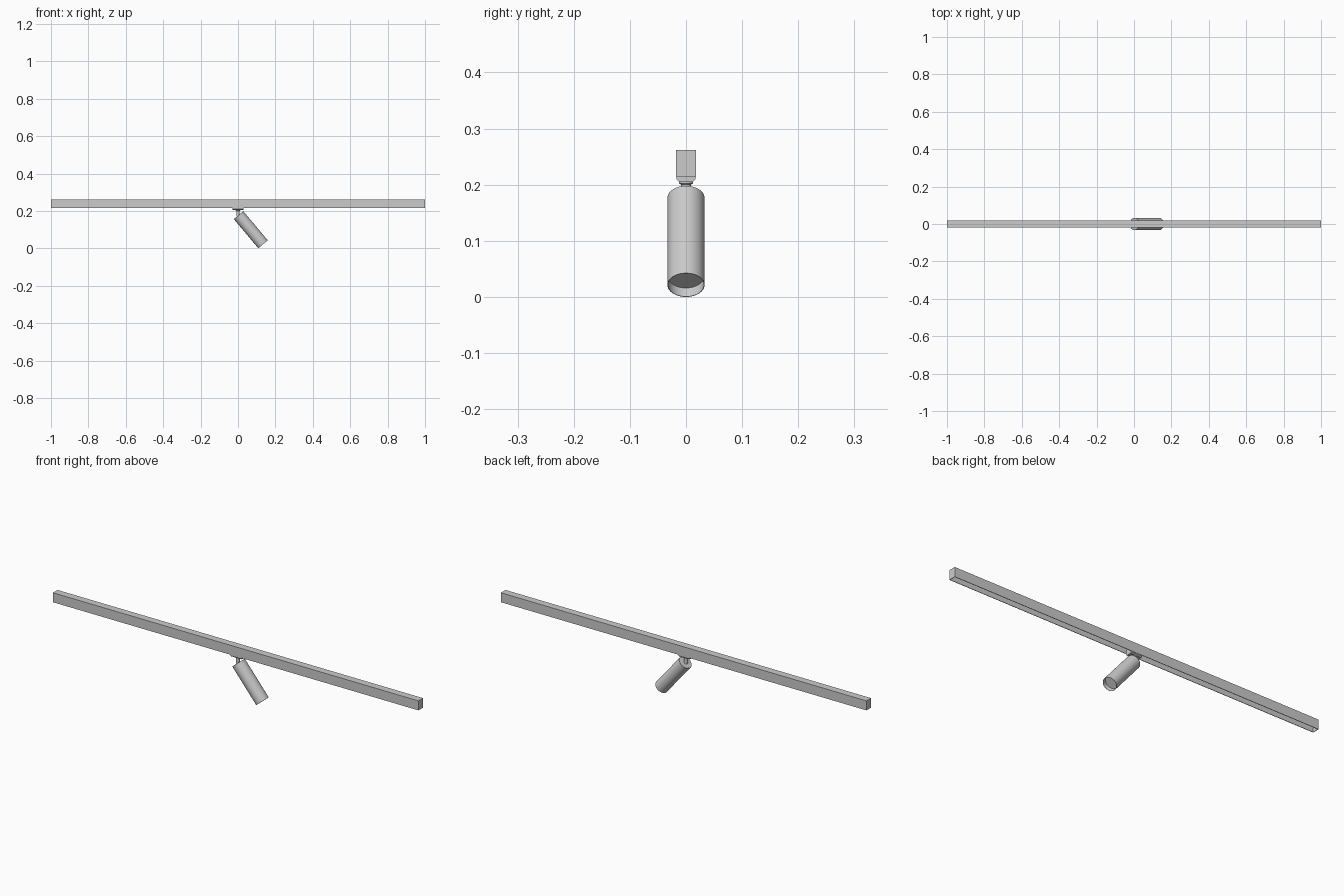
import bpy, bmesh, math
from mathutils import Matrix, Vector

if "Cube" in bpy.data.objects:
    bpy.data.objects.remove(bpy.data.objects["Cube"])


def make_object(name, bm, smooth=False):
    bmesh.ops.remove_doubles(bm, verts=bm.verts, dist=1e-6)
    bmesh.ops.recalc_face_normals(bm, faces=bm.faces)
    mesh = bpy.data.meshes.new(name)
    bm.to_mesh(mesh)
    bm.free()
    ob = bpy.data.objects.new(name, mesh)
    bpy.context.collection.objects.link(ob)
    if smooth:
        bpy.ops.object.select_all(action='DESELECT')
        ob.select_set(True)
        bpy.context.view_layer.objects.active = ob
        bpy.ops.object.shade_smooth_by_angle(angle=math.radians(35))
    return ob


def lathe(name, profile, matrix=Matrix(), steps=48):
    """Spin an (r, z) profile around z, then place it."""
    bm = bmesh.new()
    verts = [bm.verts.new((r, 0, z)) for r, z in profile]
    edges = [bm.edges.new(p) for p in zip(verts, verts[1:])]
    bmesh.ops.spin(bm, geom=verts + edges, cent=(0, 0, 0), axis=(0, 0, 1),
                   angle=2 * math.pi, steps=steps)
    bmesh.ops.transform(bm, matrix=matrix, verts=bm.verts)
    return make_object(name, bm, True)


def extrude_x(name, outline, x0, x1):
    """Extrude a closed (y, z) outline along x."""
    bm = bmesh.new()
    face = bm.faces.new([bm.verts.new((x0, y, z)) for y, z in outline])
    ret = bmesh.ops.extrude_face_region(bm, geom=[face])
    moved = [v for v in ret['geom'] if isinstance(v, bmesh.types.BMVert)]
    bmesh.ops.translate(bm, verts=moved, vec=(x1 - x0, 0, 0))
    if face.is_valid is False or len(bm.faces) < len(outline) + 2:
        bmesh.ops.holes_fill(bm, edges=bm.edges)
    return make_object(name, bm)


# Ceiling track: channel open downward
W, Z0, Z1, T = 0.018, 0.2145, 0.2615, 0.0025
half = [(W, Z1), (W, Z0), (W - T, Z0), (W - T, Z1 - T)]
extrude_x("track", half + [(-y, z) for y, z in reversed(half)], -0.998, 0.998)

# Caps closing both track ends
cap = [(-W, Z0), (W, Z0), (W, Z1), (-W, Z1)]
for side, name in ((-1, "end_cap_left"), (1, "end_cap_right")):
    extrude_x(name, cap, side * 0.998, side * 1.0)

# Adapter clipped into the track, with a chamfered lower plate
a = [(0.0150, 0.232), (0.0150, 0.2145), (0.017, 0.2143), (0.017, 0.2095), (0.0125, 0.2050)]
extrude_x("track_adapter", a + [(-y, z) for y, z in reversed(a)], -0.03, 0.03)

# Swivel stem going down into the lamp's top
lathe("swivel_stem", [(0, 0.206), (0.0125, 0.206), (0.0125, 0.2025), (0.009, 0.2005),
                      (0.009, 0.174), (0, 0.174)], steps=32)

# Tilted lamp can: closed top, recessed lens at the lower end
tilt = math.radians(40)
R, L = 0.033, 0.204
place = (Matrix.Translation(Vector((0.134, 0, R * math.sin(tilt))))
         @ Matrix.Rotation(-tilt, 4, 'Y'))
lathe("lamp_housing", [(0, L), (R - 0.001, L), (R, L - 0.001), (R, 0), (R - 0.001, 0),
                       (R - 0.001, 0.02), (0, 0.02)], place, 64)
